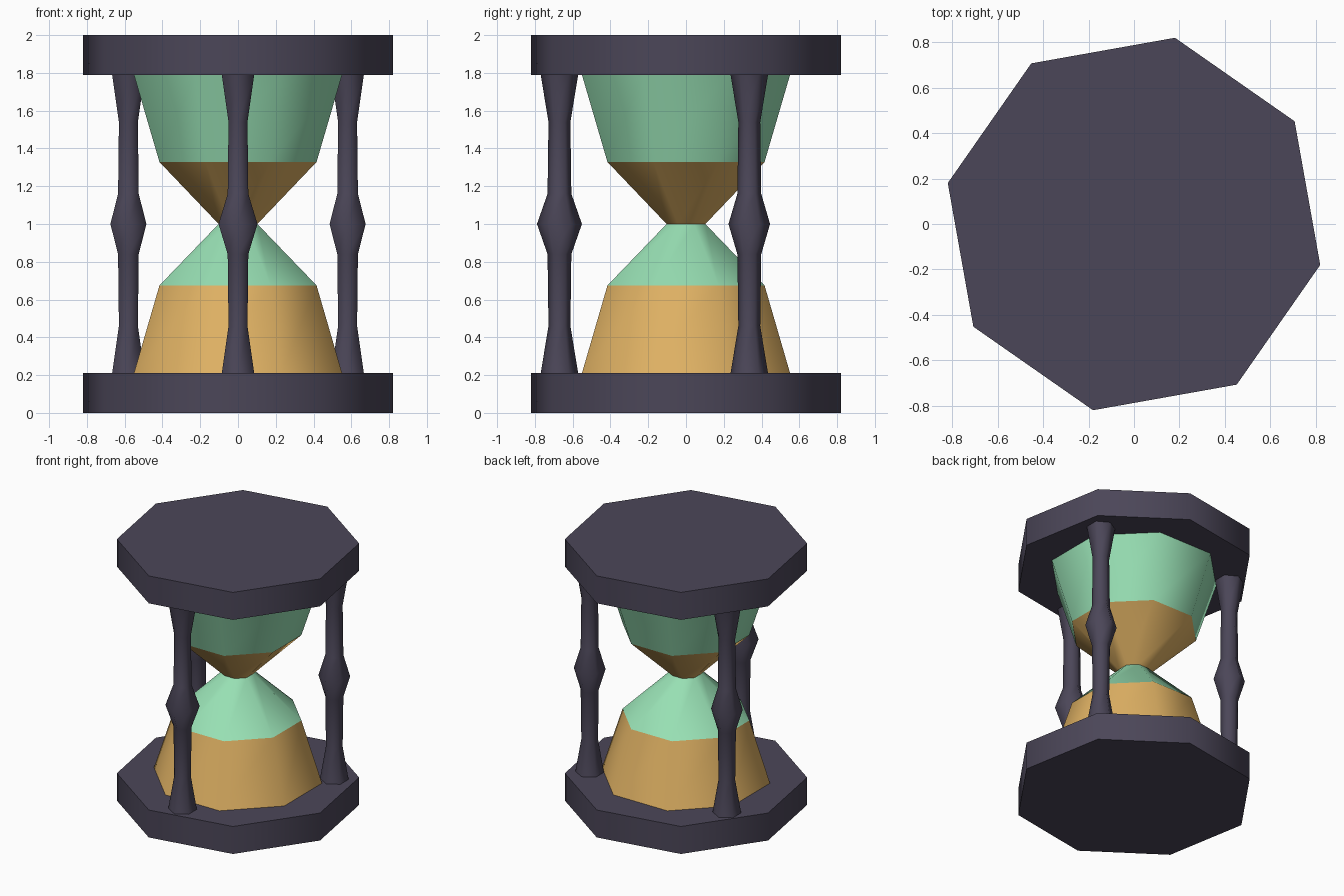
import bpy, bmesh, math

if "Cube" in bpy.data.objects:
    bpy.data.objects.remove(bpy.data.objects["Cube"])


def material(name, rgb):
    # sRGB 0-255 to linear
    m = bpy.data.materials.new(name)
    lin = [((c / 255 + 0.055) / 1.055) ** 2.4 for c in rgb]
    m.diffuse_color = (*lin, 1)
    m.use_nodes = True
    m.node_tree.nodes["Principled BSDF"].inputs["Base Color"].default_value = m.diffuse_color
    return m


WOOD = material("dark wood", (75, 70, 88))
GLASS = material("green glass", (152, 224, 180))
SAND = material("sand", (224, 178, 100))


def lathe(name, profile, sides, turn, mat, at=(0, 0), caps=True):
    """Spin (radius, z) points into a faceted solid with smooth sides and sharp caps."""
    bm = bmesh.new()
    rings = []
    for r, z in profile:
        rings.append([bm.verts.new((r * math.cos(turn + i * math.tau / sides),
                                    r * math.sin(turn + i * math.tau / sides), z))
                      for i in range(sides)])
    for a, b in zip(rings, rings[1:]):
        for i in range(sides):
            j = (i + 1) % sides
            bm.faces.new((a[i], a[j], b[j], b[i])).smooth = True
    if caps:
        for f in (bm.faces.new(rings[0][::-1]), bm.faces.new(rings[-1])):
            for e in f.edges:
                e.smooth = False
    me = bpy.data.meshes.new(name)
    bm.to_mesh(me)
    bm.free()
    me.materials.append(mat)
    ob = bpy.data.objects.new(name, me)
    ob.location = (at[0], at[1], 0)
    bpy.context.collection.objects.link(ob)
    return ob


# Octagonal end plates
for name, z in (("bottom_plate", 0), ("top_plate", 1.79)):
    lathe(name, [(0.84, z), (0.84, z + 0.21)], 8, math.radians(32.6), WOOD)

# Glass bulbs and sand, eight sided, stacked from bottom to top
T = math.radians(22.5)
lathe("lower_sand", [(0.598, 0.205), (0.45, 0.675)], 8, T, SAND, caps=False)
lathe("lower_glass", [(0.45, 0.675), (0.111, 1.0)], 8, T, GLASS, caps=False)
lathe("upper_sand", [(0.111, 1.0), (0.45, 1.328)], 8, T, SAND, caps=False)
lathe("upper_glass", [(0.45, 1.328), (0.598, 1.795)], 8, T, GLASS, caps=False)

# Three turned six-sided pillars, the front one slightly fuller
for name, deg, belly in (("front_pillar", -90, 0.119),
                         ("right_pillar", 30, 0.11),
                         ("left_pillar", 150, 0.11)):
    half = [(0.1, 0.205), (0.058, 0.46), (0.063, 0.84)]
    profile = half + [(belly, 1.0)] + [(r, 2 - z) for r, z in half[::-1]]
    a = math.radians(deg)
    lathe(name, profile, 6, math.radians(90), WOOD,
          at=(0.67 * math.cos(a), 0.67 * math.sin(a)))
